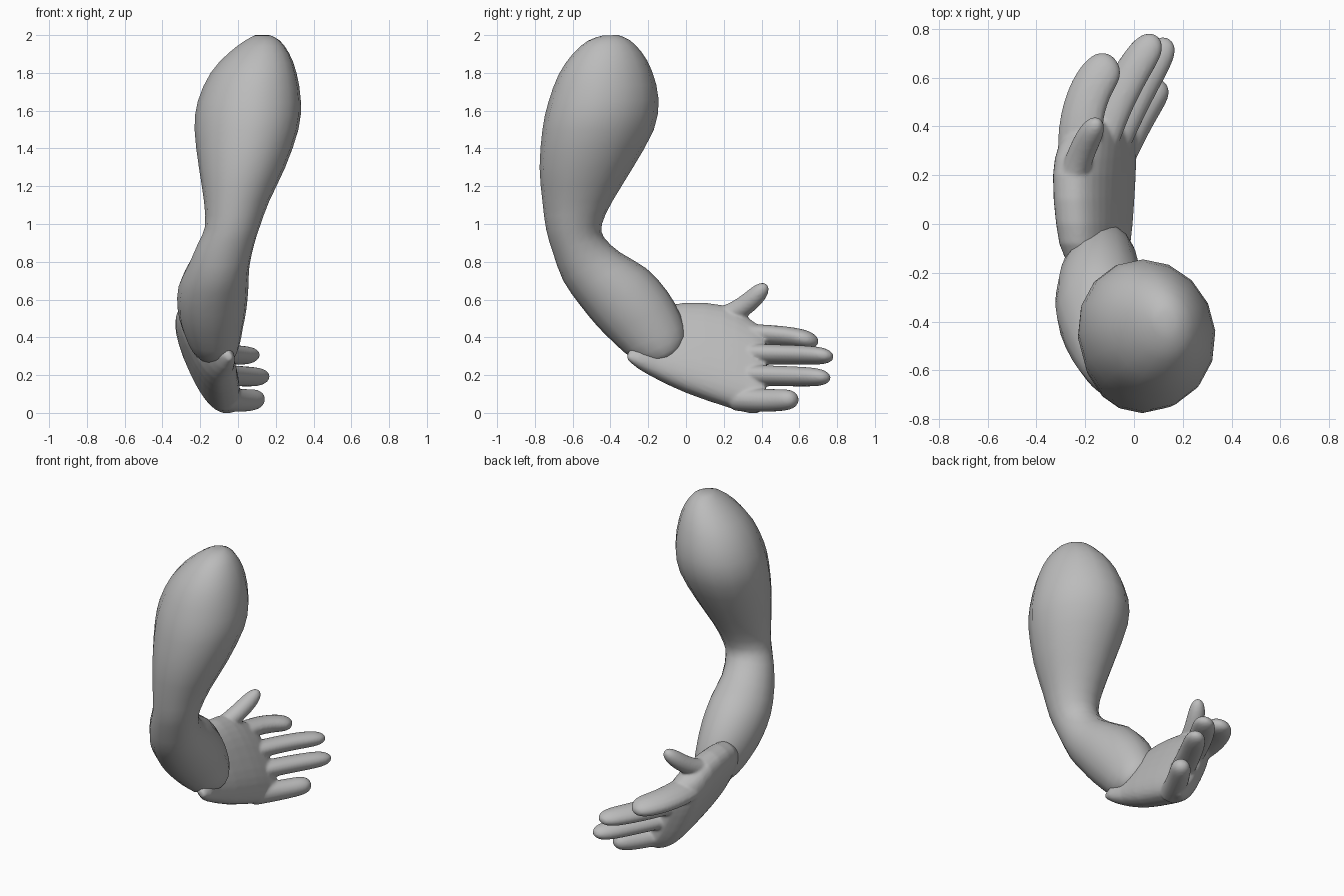
import bpy, bmesh, math
from mathutils import Vector

cube = bpy.data.objects.get("Cube")
if cube:
    bpy.data.objects.remove(cube)

GREY = (0.5, 0.5, 0.5, 1)
mat = bpy.data.materials.new("soft grey")
mat.use_nodes = True
mat.diffuse_color = GREY
mat.node_tree.nodes["Principled BSDF"].inputs["Base Color"].default_value = GREY


def loft(bm, rings, sides, power=1.0):
    """Skin closed rings, each given as (centre, half axis, half axis)."""
    def bend(t):
        return math.copysign(abs(t) ** power, t)
    loops = []
    for c, u, v in rings:
        angles = [math.tau * i / sides for i in range(sides)]
        loops.append([bm.verts.new(c + u * bend(math.cos(a)) + v * bend(math.sin(a)))
                      for a in angles])
    for a, b in zip(loops, loops[1:]):
        for i in range(sides):
            j = (i + 1) % sides
            bm.faces.new((a[i], a[j], b[j], b[i]))
    bm.faces.new(loops[0][::-1])
    bm.faces.new(loops[-1])


def refine(rings):
    """Add a smooth in-between ring to every pair of neighbours."""
    result = []
    last = len(rings) - 1
    for i in range(last):
        group = (rings[max(i - 1, 0)], rings[i], rings[i + 1], rings[min(i + 2, last)])
        result += [rings[i], tuple((b + c) * .5625 - (a + d) * .0625
                                   for a, b, c, d in zip(*group))]
    return result + [rings[-1]]


def finish(bm, name):
    bmesh.ops.recalc_face_normals(bm, faces=bm.faces)
    mesh = bpy.data.meshes.new(name)
    bm.to_mesh(mesh)
    bm.free()
    mesh.materials.append(mat)
    obj = bpy.data.objects.new(name, mesh)
    bpy.context.collection.objects.link(obj)
    for p in mesh.polygons:
        p.use_smooth = True
    return obj


# Arm: outer (y, z), inner (y, z), x range of each ring from shoulder to cuff
ARM = [
    ((-.44, 1.998), (-.36, 2.0), (.09, .17)),
    ((-.52, 1.97), (-.30, 1.975), (.04, .22)),
    ((-.60, 1.9), (-.235, 1.91), (-.05, .27)),
    ((-.675, 1.79), (-.18, 1.81), (-.145, .31)),
    ((-.73, 1.64), (-.145, 1.66), (-.213, .333)),
    ((-.76, 1.5), (-.17, 1.5), (-.23, .32)),
    ((-.775, 1.3), (-.28, 1.3), (-.207, .25)),
    ((-.76, 1.12), (-.39, 1.12), (-.18, .165)),
    ((-.74, .97), (-.445, 1.0), (-.175, .115)),
    ((-.705, .85), (-.435, .93), (-.215, .085)),
    ((-.65, .70), (-.35, .85), (-.265, .06)),
    ((-.56, .57), (-.21, .765), (-.315, .055)),
    ((-.47, .46), (-.1, .645), (-.32, .045)),
    ((-.38, .37), (-.03, .52), (-.295, .025)),
    ((-.28, .285), (0, .41), (-.25, .005)),
    ((-.17, .255), (-.03, .33), (-.2, -.03)),
    ((-.11, .27), (-.08, .29), (-.15, -.11)),
]
rings = []
for outer, inner, (x0, x1) in ARM:
    a, b = Vector((0, *outer)), Vector((0, *inner))
    lean = Vector((-.04 * min(max(outer[1] - 1, 0), .5) * 2 * (b - a).length, 0, 0))
    rings.append(((a + b) / 2 + Vector(((x0 + x1) / 2, 0, 0)),
                  (b - a) / 2 + lean, Vector(((x1 - x0) / 2, 0, 0))))
bm = bmesh.new()
loft(bm, refine(rings), 16)
finish(bm, "arm")

# Palm: y, lower edge (x, z), upper edge (x, z), half thickness
PALM = [
    (-.31, (-.035, .285), (-.06, .31), .015),
    (-.25, (-.04, .24), (-.13, .39), .055),
    (-.15, (-.06, .185), (-.24, .53), .09),
    (0, (-.055, .115), (-.27, .575), .11),
    (.2, (-.045, .045), (-.28, .56), .117),
    (.32, (-.04, .01), (-.26, .50), .11),
    (.38, (-.02, .005), (-.23, .46), .085),
    (.42, (-.01, .03), (-.20, .43), .05),
]
rings = []
for y, low, high, thick in PALM:
    a, b = Vector((low[0], y, low[1])), Vector((high[0], y, high[1]))
    across = (b - a) / 2
    rings.append(((a + b) / 2, across, across.cross(Vector((0, 1, 0))).normalized() * thick))
bm = bmesh.new()
loft(bm, refine(rings), 32, .8)

# Fingers and thumb: base, bend, tip, half width, half depth
DIGITS = [
    ((-.22, .28, .41), (-.235, .54, .41), (-.08, .678, .38), .058, .095),
    ((-.16, .28, .31), (-.06, .58, .31), (.095, .77, .30), .054, .08),
    ((-.12, .26, .20), (.01, .55, .195), (.145, .758, .187), .056, .075),
    ((-.07, .26, .075), (.02, .45, .058), (.12, .585, .075), .064, .07),
    ((-.27, .08, .49), (-.245, .27, .49), (-.145, .425, .68), .058, .06),
]
STEPS = 30
for base, bend, tip, width, depth in DIGITS:
    p, q, r = Vector(base), Vector(bend), Vector(tip)
    rings = []
    for i in range(STEPS):
        t = math.sin(math.pi / 2 * i / (STEPS - .5))
        centre = p * (1 - t) ** 2 + q * 2 * t * (1 - t) + r * t * t
        tangent = (q - p) * (1 - t) + (r - q) * t
        side = Vector((-.3, 0, 1))
        out = tangent.cross(side).normalized()
        side = out.cross(tangent).normalized()
        size = (1 - t ** 11) ** .5 * (1 - .12 * t)
        rings.append((centre, side * width * size, out * depth * size))
    loft(bm, rings, 16)
hand = finish(bm, "hand")

# Blend the digits into the palm
remesh = hand.modifiers.new("blend", "REMESH")
remesh.mode = "VOXEL"
remesh.voxel_size = .009
remesh.use_smooth_shade = True
smooth = hand.modifiers.new("soften", "SMOOTH")
smooth.factor = .5
smooth.iterations = 5
